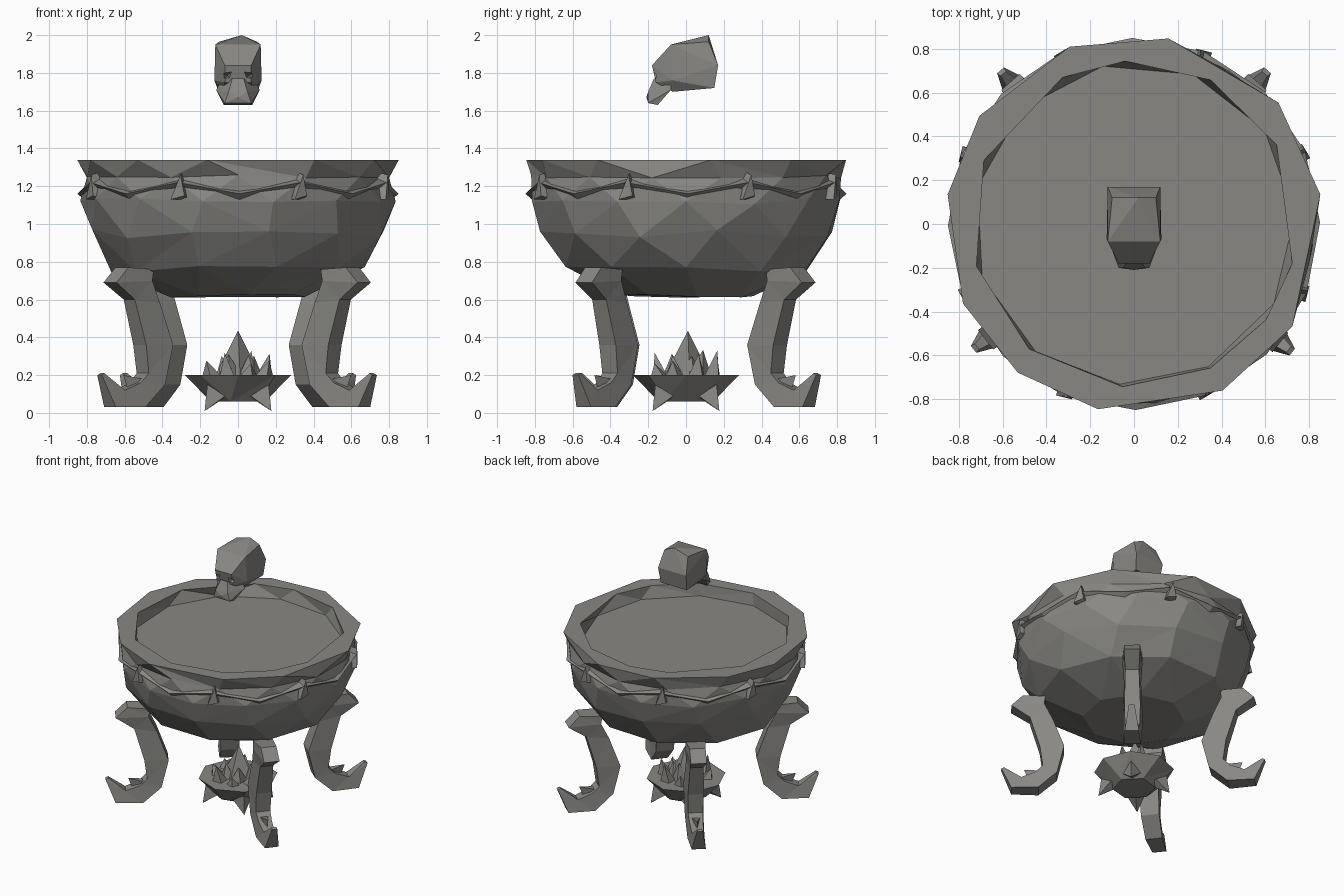
import bpy, bmesh, random
from math import sin, cos, pi, radians
from mathutils import Vector, Matrix

random.seed(4)
cube = bpy.data.objects.get("Cube")
if cube:
    bpy.data.objects.remove(cube, do_unlink=True)

iron = bpy.data.materials.new("warm grey iron")
iron.use_nodes = True
GREY = (0.25, 0.245, 0.23, 1)
iron.diffuse_color = GREY
iron.node_tree.nodes["Principled BSDF"].inputs["Base Color"].default_value = GREY


def finish(name, bm, fix_normals=True):
    if fix_normals:
        bmesh.ops.recalc_face_normals(bm, faces=bm.faces)
    mesh = bpy.data.meshes.new(name)
    bm.to_mesh(mesh)
    bm.free()
    mesh.materials.append(iron)
    obj = bpy.data.objects.new(name, mesh)
    bpy.context.collection.objects.link(obj)
    return obj


def hull(bm, points):
    """Convex faceted solid around the points."""
    verts = [bm.verts.new(p) for p in points]
    out = bmesh.ops.convex_hull(bm, input=verts)
    loose = [v for v in out["geom_interior"] if isinstance(v, bmesh.types.BMVert)]
    bmesh.ops.delete(bm, geom=loose, context="VERTS")


def even(count, start=0):
    return [start + 360 * i / count for i in range(count)]


def ring(bm, angles, r, z, wobble=0.0):
    return [(a, bm.verts.new((r * cos(radians(a)), r * sin(radians(a)),
                              z + random.uniform(-wobble, wobble)))) for a in angles]


def stitch(bm, low, high):
    """Join two rings with triangles, even if their counts differ."""
    gap = lambda a: (a - low[0][0] + 180) % 360 - 180
    k = min(range(len(high)), key=lambda i: abs(gap(high[i][0])))
    start = low[0][0] + gap(high[k][0])
    high = [(start + (a - high[k][0]) % 360, v) for a, v in high[k:] + high[:k]]
    low = low + [(low[0][0] + 360, low[0][1])]
    high = high + [(high[0][0] + 360, high[0][1])]
    i = j = 0
    while i < len(low) - 1 or j < len(high) - 1:
        step_low = j == len(high) - 1 or (i < len(low) - 1 and low[i + 1][0] < high[j + 1][0])
        if step_low:
            bm.faces.new((low[i][1], low[i + 1][1], high[j][1]))
            i += 1
        else:
            bm.faces.new((low[i][1], high[j + 1][1], high[j][1]))
            j += 1


# Cauldron: staggered rings up the outside, over the rim, down to the contents
rim_angles = [9, 40, 79.5, 110, 145, 171, 205, 232, 259, 298, 327]
lip_angles = [-14, 29, 62, 93, 116, 157, 195, 230, 266, 298, 324]
bm = bmesh.new()
rings = [ring(bm, even(8, 10), 0.36, 0.62, 0.01),
         ring(bm, even(10, 0), 0.67, 0.76, 0.02),
         ring(bm, even(12, 12), 0.79, 0.95, 0.03),
         ring(bm, even(14, 0), 0.835, 1.12, 0.02),
         ring(bm, even(14, 13), 0.82, 1.25, 0.01),
         ring(bm, rim_angles, 0.862, 1.34),
         ring(bm, lip_angles, 0.745, 1.34),
         ring(bm, even(11, 3), 0.735, 1.25)]
for low, high in zip(rings, rings[1:]):
    stitch(bm, low, high)
bm.faces.new([v for a, v in reversed(rings[0])])
bm.faces.new([v for a, v in rings[-1]])
finish("cauldron", bm)

# Wedge studs and sagging garlands around the shoulder
bm = bmesh.new()


def around(angle, r, z):
    return Vector((r * cos(radians(angle)), r * sin(radians(angle)), z))


for a in even(8, 23):
    hull(bm, [around(a - 3, 0.78, 1.13), around(a + 3, 0.78, 1.13),
              around(a, 0.78, 1.28), around(a - 2.5, 0.86, 1.13),
              around(a + 2.5, 0.85, 1.15), around(a + 1, 0.85, 1.26)])
finish("shoulder_studs", bm)

bm = bmesh.new()
for a in even(8, 23):
    for t0, t1 in ((0, 0.5), (0.5, 1)):
        pts = []
        for t in (t0, t1):
            sag = 0.06 * (1 - (2 * t - 1) ** 2)
            for r, z in ((0.76, 1.26), (0.85, 1.22), (0.77, 1.15)):
                pts.append(around(a + 45 * t, r, z - sag))
        hull(bm, pts)
finish("garland", bm)

# Clawed legs: inner and outer outline points swept to a tapering width
LEG = [((0.62, 0.76), (0.78, 0.77), 0.07), ((0.63, 0.70), (0.86, 0.69), 0.07),
       ((0.57, 0.58), (0.73, 0.60), 0.06), ((0.49, 0.36), (0.66, 0.36), 0.07),
       ((0.54, 0.15), (0.64, 0.21), 0.065), ((0.67, 0.03), (0.69, 0.16), 0.06),
       ((0.86, 0.03), (0.79, 0.12), 0.05), ((0.93, 0.20), (0.91, 0.21), 0.02)]


def leg(name, angle):
    bm = bmesh.new()
    loops = []
    for (r0, z0), (r1, z1), w in LEG:
        loops.append([bm.verts.new(p) for p in
                      ((r0, -w, z0), (r1, -w * 0.8, z1), (r1, w * 0.8, z1), (r0, w, z0))])
    for a, b in zip(loops, loops[1:]):
        for i in range(4):
            j = (i + 1) % 4
            bm.faces.new((a[i], a[j], b[j], b[i]))
    bm.faces.new(loops[0])
    bm.faces.new(loops[-1])
    # ankle spur
    hull(bm, [(0.66, -0.03, 0.18), (0.66, 0.03, 0.18), (0.74, 0, 0.12), (0.77, 0, 0.20)])
    bmesh.ops.triangulate(bm, faces=[f for f in bm.faces if len(f.verts) > 3])
    bmesh.ops.rotate(bm, verts=bm.verts, matrix=Matrix.Rotation(radians(angle), 3, "Z"))
    finish(name, bm)


for name, angle in (("front_left_leg", -39), ("back_left_leg", 49),
                    ("back_right_leg", 131), ("front_right_leg", -142)):
    leg(name, angle)

# Fire pan with four spike feet
bm = bmesh.new()
base = ring(bm, even(6, 15), 0.15, 0.06)
edge = ring(bm, even(8, 0), 0.28, 0.20)
stitch(bm, base, edge)
bm.faces.new([v for a, v in base])
bm.faces.new([v for a, v in edge])
finish("fire_pan", bm)

bm = bmesh.new()
for a in even(4, 45):
    hull(bm, [around(a, 0.25, 0.01), around(a - 22, 0.17, 0.09),
              around(a + 22, 0.17, 0.09), around(a, 0.23, 0.15), around(a, 0.10, 0.08)])
finish("pan_feet", bm)

# Jagged flames
bm = bmesh.new()


def flame(angle, r, height, width):
    foot = around(angle, r * 0.8, 0.18)
    pts = [foot + around(a, width, 0) for a in even(4, random.uniform(0, 90))]
    hull(bm, pts + [around(angle, r, height)])


flame(90, 0.01, 0.435, 0.13)
for i, a in enumerate(even(5, 20)):
    flame(a, 0.09, random.uniform(0.30, 0.35), 0.07)
for a in even(8, 22):
    flame(a, 0.18, random.uniform(0.26, 0.33), 0.06)
finish("flames", bm)

# Floating skull: faceted cranium, tapered jaw, cut eye sockets and nose
bm = bmesh.new()
cranium = [(0.07, -0.18, 1.84), (0.12, -0.08, 1.95), (0.12, 0.17, 1.84), (0.11, 0.15, 1.72),
           (0.125, -0.07, 1.76), (0.07, -0.16, 1.75), (0.08, -0.07, 1.70), (0.10, 0.12, 1.965)]
hull(bm, [(s * x, y, z) for x, y, z in cranium for s in (1, -1)] + [(0.02, 0.12, 2.0)])
skull = finish("skull", bm)

bm = bmesh.new()
jaw = [(0.05, -0.20, 1.70), (0.07, -0.20, 1.64), (0.075, -0.15, 1.63),
       (0.115, -0.08, 1.71), (0.09, -0.08, 1.76), (0.03, -0.17, 1.77)]
hull(bm, [(s * x, y, z) for x, y, z in jaw for s in (1, -1)] + [(0, -0.21, 1.67)])
finish("jaw", bm)

bm = bmesh.new()
for s in (1, -1):
    hull(bm, [(s * 0.02, -0.22, 1.82), (s * 0.10, -0.22, 1.81), (s * 0.10, -0.22, 1.755),
              (s * 0.035, -0.22, 1.765), (s * 0.055, -0.11, 1.785)])
sockets = finish("socket_cutter", bm)
sockets.hide_render = True
sockets.hide_set(True)
cut = skull.modifiers.new("eye_sockets", "BOOLEAN")
cut.operation = "DIFFERENCE"
cut.solver = "EXACT"
cut.object = sockets
